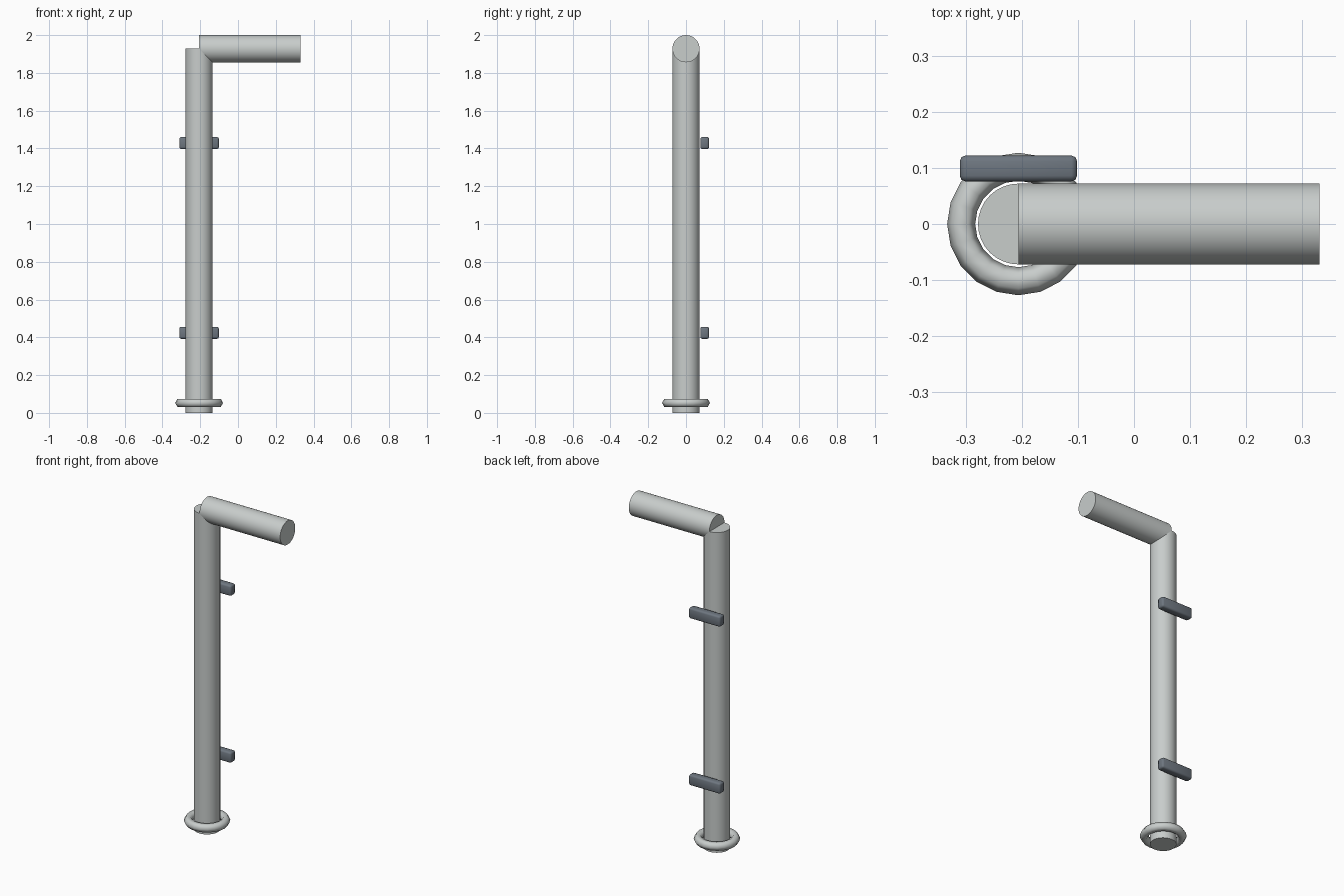
import bpy
import math

old = bpy.data.objects.get("Cube")
if old:
    bpy.data.objects.remove(old, do_unlink=True)


def make_material(name, rgb):
    mat = bpy.data.materials.new(name)
    mat.use_nodes = True
    mat.diffuse_color = (*rgb, 1)
    bsdf = mat.node_tree.nodes["Principled BSDF"]
    bsdf.inputs["Base Color"].default_value = (*rgb, 1)
    bsdf.inputs["Roughness"].default_value = 0.5
    return mat


light_grey = make_material("light grey metal", (0.58, 0.61, 0.60))
slate_grey = make_material("slate grey metal", (0.155, 0.182, 0.215))

PIPE_X = -0.206
PIPE_R = 0.072
TOP_Z = 2 - PIPE_R
ARM_END = 0.331


def finish(name, mat, angle):
    obj = bpy.context.object
    obj.name = name
    obj.data.materials.append(mat)
    bpy.ops.object.shade_smooth_by_angle(angle=math.radians(angle))
    return obj


def pipe(name, length, location, rotation=(0, 0, 0)):
    bpy.ops.mesh.primitive_cylinder_add(vertices=32, radius=PIPE_R, depth=length,
                                        location=location, rotation=rotation)
    return finish(name, light_grey, 30)


# Upright pipe and the outlet arm that meets it at the top
pipe("upright_pipe", TOP_Z, (PIPE_X, 0, TOP_Z / 2))
pipe("outlet_arm", ARM_END - PIPE_X, ((ARM_END + PIPE_X) / 2, 0, TOP_Z),
     (0, math.pi / 2, 0))

# Collar ring around the foot
bpy.ops.mesh.primitive_torus_add(major_segments=20, minor_segments=6,
                                 major_radius=0.102, minor_radius=0.025,
                                 location=(PIPE_X, 0, 0.053))
finish("foot_collar", light_grey, 80)

# Wall brackets with rounded edges behind the upright
for name, z in (("lower_bracket", 0.424), ("upper_bracket", 1.429)):
    bpy.ops.mesh.primitive_cube_add(size=1, location=(PIPE_X, 0.099, z))
    bracket = bpy.context.object
    bracket.scale = (0.209, 0.046, 0.064)
    bpy.ops.object.transform_apply(location=False, rotation=False, scale=True)
    bevel = bracket.modifiers.new("rounded_edges", 'BEVEL')
    bevel.width = 0.01
    bevel.segments = 2
    bpy.ops.object.modifier_apply(modifier=bevel.name)
    finish(name, slate_grey, 50)
